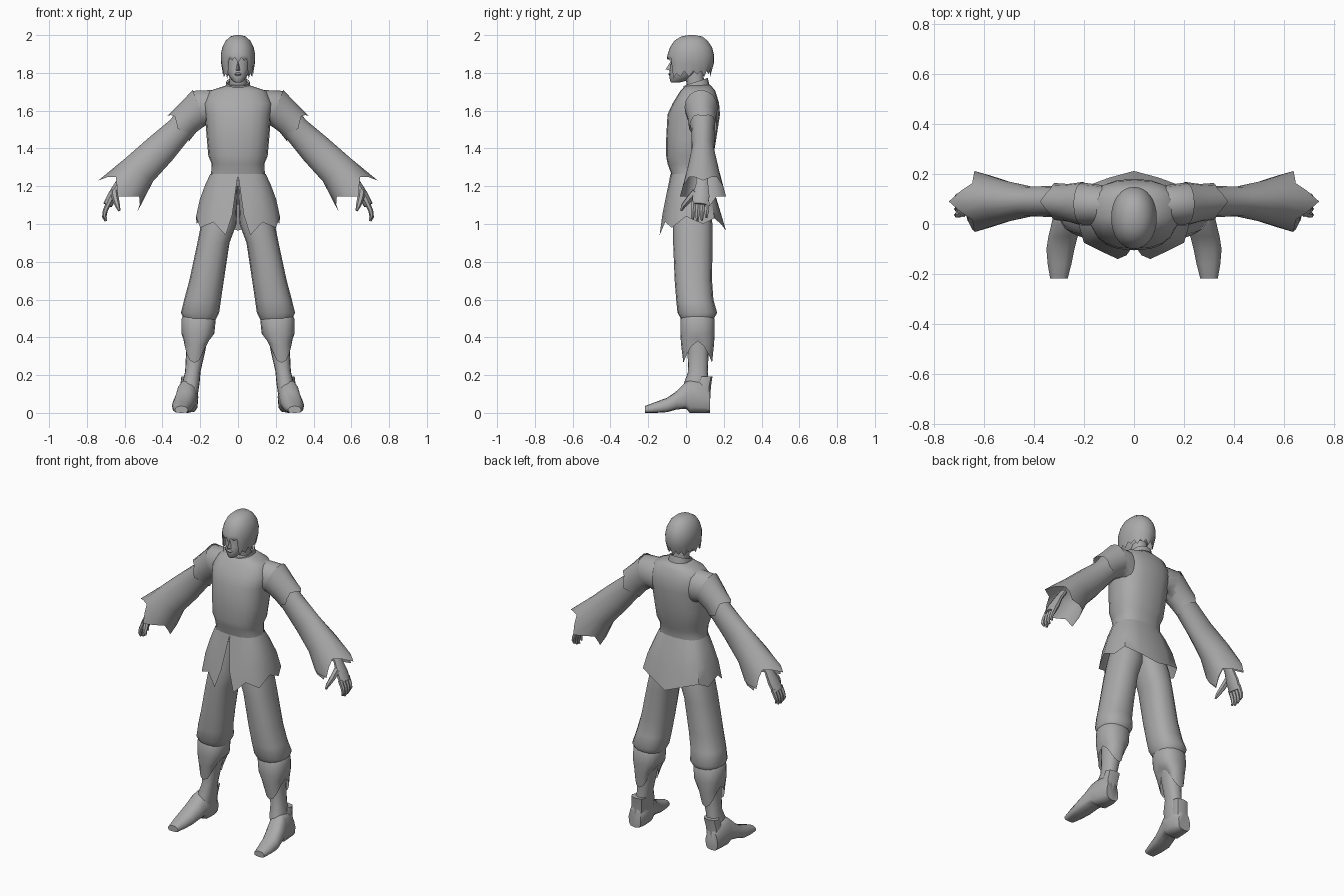
import bpy, bmesh, math
from mathutils import Vector

if "Cube" in bpy.data.objects:
    bpy.data.objects.remove(bpy.data.objects["Cube"])

grey = bpy.data.materials.new("plain grey")
grey.diffuse_color = (0.4, 0.4, 0.4, 1)
grey.use_nodes = True
grey.node_tree.nodes["Principled BSDF"].inputs["Base Color"].default_value = grey.diffuse_color


def finish(name, bm, mirror, angle=50):
    bmesh.ops.recalc_face_normals(bm, faces=bm.faces)
    me = bpy.data.meshes.new(name)
    bm.to_mesh(me)
    bm.free()
    me.materials.append(grey)
    ob = bpy.data.objects.new(name, me)
    bpy.context.collection.objects.link(ob)
    bpy.ops.object.select_all(action='DESELECT')
    bpy.context.view_layer.objects.active = ob
    ob.select_set(True)
    bpy.ops.object.shade_smooth_by_angle(angle=math.radians(angle))
    if mirror:
        mod = ob.modifiers.new("mirror", 'MIRROR')
        mod.use_clip = True
    return ob


def loft(name, rings, mirror=False, caps=(False, False), closed=True, angle=50):
    """Skin a list of equal-length point rings."""
    bm = bmesh.new()
    rows = [[bm.verts.new(p) for p in r] for r in rings]
    n = len(rows[0])
    for a, b in zip(rows, rows[1:]):
        for i in range(n if closed else n - 1):
            j = (i + 1) % n
            bm.faces.new((a[i], a[j], b[j], b[i]))
    if caps[0]:
        bm.faces.new(rows[0])
    if caps[1]:
        bm.faces.new(rows[-1])
    return finish(name, bm, mirror, angle)


def sp(v, e):
    return math.copysign(abs(v) ** e, v)


def flat_ring(z, x0, x1, y0, y1, n=16, e=0.85, hem=None):
    """Horizontal ring; index 0 faces the front. hem(c, i) shifts z."""
    out = []
    for i in range(n):
        a = 2 * math.pi * i / n
        c, s = math.cos(a), math.sin(a)
        out.append(((x0 + x1) / 2 + (x1 - x0) / 2 * sp(s, e),
                    (y0 + y1) / 2 - (y1 - y0) / 2 * sp(c, e),
                    z + (hem(c, i) if hem else 0)))
    return out


def arm_ring(top, bot, yc, ry, n=16, notch=0):
    """Ring across the arm between an upper and a lower xz point."""
    t, b = Vector((top[0], yc, top[1])), Vector((bot[0], yc, bot[1]))
    mid, half = (t + b) / 2, (t - b) / 2
    out = []
    for i in range(n):
        a = 2 * math.pi * i / n
        p = mid + half * math.cos(a) + Vector((0, -ry * math.sin(a), 0))
        if notch and i % 4:
            k = notch if i % 4 == 2 else notch * 0.6
            p += Vector((-0.7, 0, 0.7)) * k + (mid - p) * k * 2
        out.append(p)
    return out


def tube(name, pts, radii, n=8, squash=1.0):
    rings = []
    for k, (p, r) in enumerate(zip(pts, radii)):
        d = Vector(pts[min(k + 1, len(pts) - 1)]) - Vector(pts[max(k - 1, 0)])
        u = d.cross(Vector((0, 1, 0))).normalized()
        v = d.cross(u).normalized()
        rings.append([Vector(p) + u * r * squash * math.cos(2 * math.pi * i / n)
                      + v * r * math.sin(2 * math.pi * i / n) for i in range(n)])
    return loft(name, rings, True, (True, True))


# tunic body
loft("tunic", [flat_ring(z, -x, x, a, b, 20, 0.8) for z, x, a, b in [
    (1.735, .06, .0, .13), (1.705, .15, -.03, .155), (1.64, .185, -.07, .175),
    (1.58, .175, -.098, .18), (1.45, .165, -.105, .16), (1.36, .157, -.105, .145),
    (1.32, .14, -.098, .13), (1.27, .142, -.08, .12), (1.23, .15, -.075, .12)]],
    caps=(True, True))

# flared skirt of the tunic with a front slit and pointed hem
hem = [(.03, -.125, 1.05), (.065, -.14, .94), (.13, -.11, 1.01), (.2, -.075, .98),
       (.222, 0, 1.04), (.22, .09, 1.0), (.195, .15, 1.03), (.1, .185, 1.0), (0, .212, .965)]
waist = []
for i in range(9):
    a = math.pi * i / 8
    waist.append(Vector((.147 * sp(math.sin(a), .8) if 0 < i < 8 else 0,
                         .02 - .102 * sp(math.cos(a), .8), 1.265)))
rows = []
for t, bulge in ((0, 0), (.25, .1), (.6, .14), (1, 0)):
    row = []
    for i, (w, h) in enumerate(zip(waist, hem)):
        h = Vector(h)
        p = w.lerp(h, t)
        out = t + (bulge if 2 <= i <= 7 else 0)
        p.x, p.y = w.x + (h.x - w.x) * out, w.y + (h.y - w.y) * out
        row.append(p)
    rows.append(row)
loft("skirt", rows, True, closed=False)

# sleeves, ending in four-pointed open cuffs
loft("sleeve", [arm_ring(*r) for r in [
    ((.12, 1.71), (.13, 1.5), .075, .08), ((.235, 1.705), (.165, 1.525), .08, .085),
    ((.30, 1.63), (.22, 1.49), .085, .07), ((.36, 1.55), (.27, 1.435), .09, .062),
    ((.48, 1.45), (.35, 1.335), .09, .06), ((.6, 1.345), (.45, 1.225), .09, .085)]]
    + [arm_ring((.74, 1.23), (.535, 1.06), .09, .122, notch=.075)], True)

# short cap over the shoulder with a pointed hem
loft("shoulder_cap", [
    arm_ring((.24, 1.71), (.17, 1.525), .08, .088),
    arm_ring((.305, 1.64), (.222, 1.485), .085, .075),
    arm_ring((.375, 1.572), (.262, 1.435), .09, .074, notch=.03)], True)

# hands
tube("palm", [(.60, .085, 1.26), (.635, .085, 1.21), (.665, .08, 1.15), (.69, .075, 1.10)],
     [.032, .034, .046, .044], 10, .55)
for k in range(4):
    y = .04 + .024 * k
    drop = (.01, 0, .004, .018)[k]
    tube("finger", [(.683, y, 1.115), (.703, y - .002, 1.07), (.708, y - .004, 1.035 + drop),
                    (.70, y - .004, 1.015 + drop)], [.014, .013, .011, .006], 6)
tube("thumb", [(.655, .05, 1.17), (.648, .015, 1.13), (.637, -.015, 1.095), (.628, -.025, 1.07)],
     [.02, .018, .013, .006], 6)

# trousers
loft("trouser_leg", [flat_ring(z, a, b, c, d) for z, a, b, c, d in [
    (1.2, .0, .14, -.05, .11), (1.0, .008, .195, -.068, .14), (.9, .045, .215, -.068, .14),
    (.7, .075, .258, -.06, .138), (.6, .09, .285, -.052, .145), (.53, .1, .302, -.045, .165),
    (.495, .118, .285, -.025, .145)]], True, (True, True))

# shin guards, pointed at front and back
guard_hem = lambda c, i: .1 - .115 * abs(c) ** 1.5
loft("shin_guard", [
    flat_ring(.515, .125, .29, -.02, .14), flat_ring(.495, .118, .3, -.03, .152),
    flat_ring(.42, .125, .3, -.03, .152),
    flat_ring(.36, .15, .29, -.026, .148, hem=lambda c, i: .035 - .035 * abs(c)),
    flat_ring(.28, .175, .285, -.014, .138, hem=guard_hem)], True)

# boots: shaft, foot, and heel flap
loft("boot_shaft", [flat_ring(z, a, b, c, d) for z, a, b, c, d in [
    (.44, .15, .275, .0, .135), (.32, .175, .275, .008, .12), (.22, .198, .28, .012, .115),
    (.16, .203, .295, -.01, .12), (.08, .215, .305, -.02, .12)]], True, (True, True))


def foot_ring(y, x0, x1, z0, z1, n=12):
    out = []
    for i in range(n):
        a = 2 * math.pi * i / n
        c, s = math.cos(a), math.sin(a)
        wide = 1 if s < 0 else 1 - .35 * s
        out.append(((x0 + x1) / 2 + (x1 - x0) / 2 * sp(c, .6) * wide, y,
                    (z0 + z1) / 2 + (z1 - z0) / 2 * sp(s, .6)))
    return out


loft("boot_foot", [foot_ring(*r) for r in [
    (.128, .225, .31, .0, .12), (.09, .21, .32, .0, .17), (.02, .212, .325, .0, .175),
    (.0, .215, .33, .022, .165), (-.05, .225, .342, .018, .115), (-.1, .238, .35, .004, .08),
    (-.16, .25, .345, .0, .058), (-.218, .265, .335, .0, .036)]], True, (True, True))
loft("heel_flap", [flat_ring(z, a, b, c, d, 8, .8) for z, a, b, c, d in [
    (.07, .22, .312, .05, .128), (.14, .212, .306, .05, .132), (.192, .205, .3, .075, .14)]],
    True, (True, True))

# neck and collar
loft("neck", [flat_ring(z, -.045, .045, a, b, 12) for z, a, b in
              [(1.70, .01, .1), (1.82, -.01, .09)]])
loft("collar", [
    flat_ring(1.70, -.07, .07, -.02, .13, hem=lambda c, i: -.012 * c),
    flat_ring(1.752, -.062, .062, -.012, .115, hem=lambda c, i: -.022 * c),
    flat_ring(1.745, -.052, .052, -.002, .105, hem=lambda c, i: -.022 * c)])

# head, nose and ears
loft("face", [flat_ring(z, -x, x, a, b, 16, .9) for z, x, a, b in [
    (1.748, .016, -.077, -.04), (1.758, .03, -.085, .0), (1.785, .05, -.088, .05),
    (1.82, .063, -.086, .09), (1.85, .068, -.08, .1), (1.89, .07, -.085, .1),
    (1.94, .064, -.07, .1)]], caps=(True, True))
bm = bmesh.new()
tip, br = bm.verts.new((0, -.108, 1.818)), bm.verts.new((0, -.082, 1.86))
l, r = bm.verts.new((-.014, -.08, 1.812)), bm.verts.new((.014, -.08, 1.812))
for f in ((tip, br, l), (tip, r, br), (tip, l, r)):
    bm.faces.new(f)
finish("nose", bm, False, 80)
loft("lips", [flat_ring(z, -x, x, y, -.07, 8) for z, x, y in
              [(1.803, .01, -.086), (1.793, .02, -.094), (1.782, .01, -.086)]],
     caps=(True, True))

# hair cap with a ragged edge: short fringe, long sides and back


def hair_hem(c, i):
    base = .085 if c > .75 else (.0 if c > .2 else .012)
    return base + (.03 if i % 2 else 0) + (.012 if i % 4 == 2 else 0)


loft("hair", [flat_ring(z, -x, x, a, b, 32, .95) for z, x, a, b in [
    (2.0, .012, .015, .045), (1.993, .04, -.025, .085), (1.97, .066, -.062, .115),
    (1.935, .083, -.085, .138), (1.895, .091, -.098, .148)]]
    + [flat_ring(1.85, -.089, .089, -.1, .147, 32, .95,
                 hem=lambda c, i: .03 if c > .75 else 0),
       flat_ring(1.768, -.078, .078, -.098, .128, 32, .95, hem=hair_hem)],
     caps=(True, False), angle=60)
